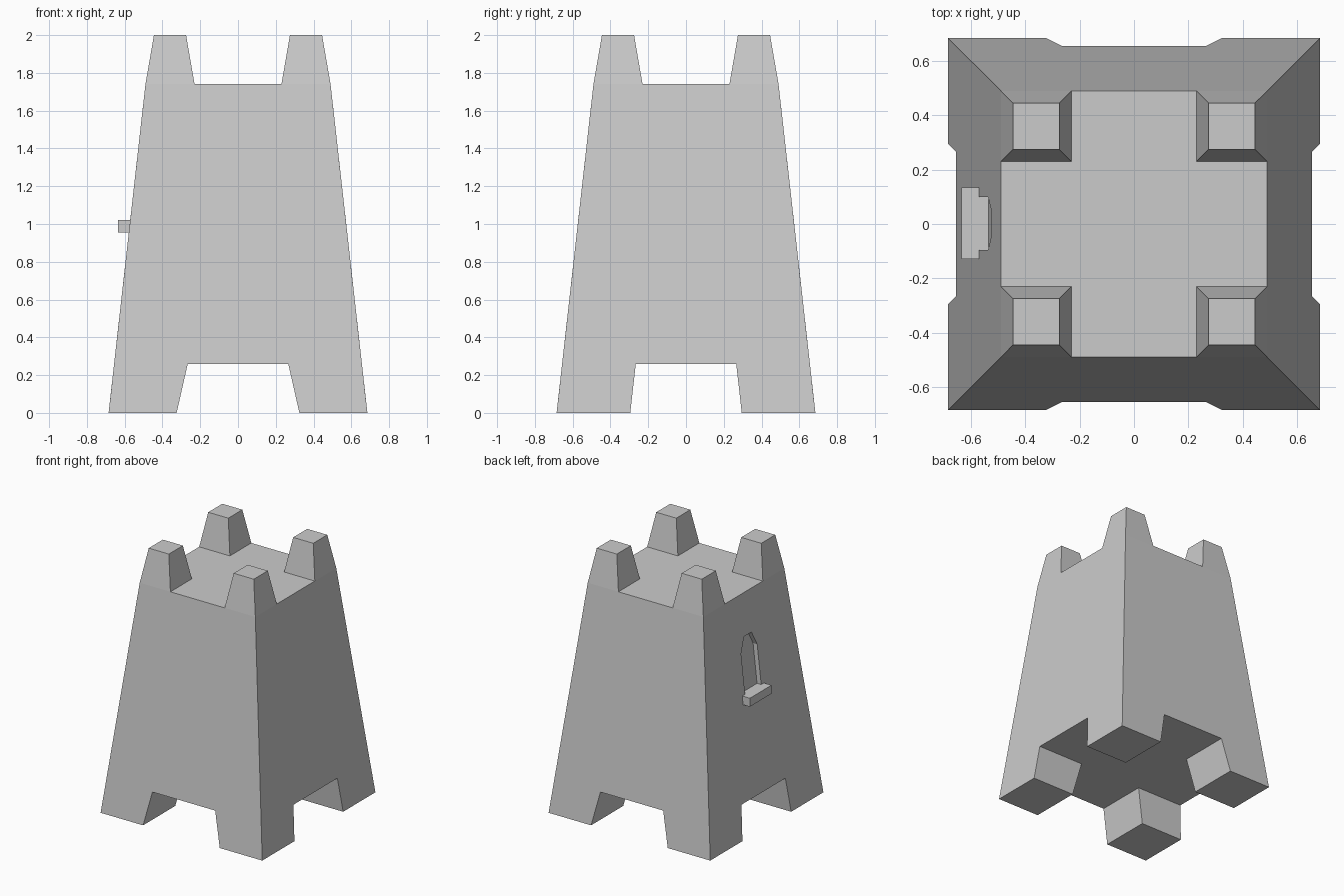
import bpy, bmesh, math

if "Cube" in bpy.data.objects:
    bpy.data.objects.remove(bpy.data.objects["Cube"])


def make_object(name, bm):
    bmesh.ops.recalc_face_normals(bm, faces=bm.faces)
    mesh = bpy.data.meshes.new(name)
    bm.to_mesh(mesh)
    bm.free()
    obj = bpy.data.objects.new(name, mesh)
    bpy.context.collection.objects.link(obj)
    return obj


def wall_x(z):
    """x of the sloping left wall at height z"""
    return -0.656 + (z - 0.26) * (0.656 - 0.49) / 1.48


# Tower: 3 x 3 cells per storey, corner cells only for feet and battlements
# each level: z, outer half size, inner half size in x, inner half size in y
levels = [(0, .685, .325, .295), (.26, .656, .266, .266),
          (1.74, .49, .23, .23), (2, .445, .275, .275)]
bm = bmesh.new()
grid = {}
for k, (z, o, ix, iy) in enumerate(levels):
    for i, x in enumerate((-o, -ix, ix, o)):
        for j, y in enumerate((-o, -iy, iy, o)):
            grid[i, j, k] = bm.verts.new((x, y, z))

shell = {}
for k in range(3):
    for i in range(3):
        for j in range(3):
            if k != 1 and (i == 1 or j == 1):
                continue
            c = [grid[i + a, j + b, k + h] for h in (0, 1)
                 for a, b in ((0, 0), (1, 0), (1, 1), (0, 1))]
            quads = [c[:4], c[4:]] + [
                [c[n], c[(n + 1) % 4], c[(n + 1) % 4 + 4], c[n + 4]] for n in range(4)]
            for q in quads:
                key = frozenset(q)
                if key in shell:      # shared by two cells: interior face
                    del shell[key]
                else:
                    shell[key] = q
for q in shell.values():
    bm.faces.new(q)
bmesh.ops.delete(bm, geom=[v for v in bm.verts if not v.link_faces], context='VERTS')
bmesh.ops.recalc_face_normals(bm, faces=bm.faces)
bmesh.ops.dissolve_limit(bm, angle_limit=math.radians(0.8), verts=bm.verts, edges=bm.edges)
tower = make_object("tower", bm)

# Arched window niche, cut parallel to the sloping left wall
arch = [(-.095, 1.02), (.1, 1.02), (.1, 1.32), (.048, 1.43), (-.043, 1.43), (-.095, 1.32)]
bm = bmesh.new()
rings = [[bm.verts.new((wall_x(z) + d, y, z)) for y, z in arch] for d in (-.1, .035)]
for r in rings:
    bm.faces.new(r)
n = len(arch)
for i in range(n):
    j = (i + 1) % n
    bm.faces.new((rings[0][i], rings[0][j], rings[1][j], rings[1][i]))
cutter = make_object("window_cutter", bm)
cutter.hide_render = True
cutter.hide_viewport = True
cut = tower.modifiers.new("window", 'BOOLEAN')
cut.operation = 'DIFFERENCE'
cut.solver = 'EXACT'
cut.object = cutter

# Window sill, back edge flush with the wall
bm = bmesh.new()
bmesh.ops.create_cube(bm, size=1)
for v in bm.verts:
    z = 1.02 if v.co.z > 0 else .955
    v.co = (wall_x(z) if v.co.x > 0 else -.635, .134 if v.co.y > 0 else -.128, z)
make_object("window_sill", bm)
